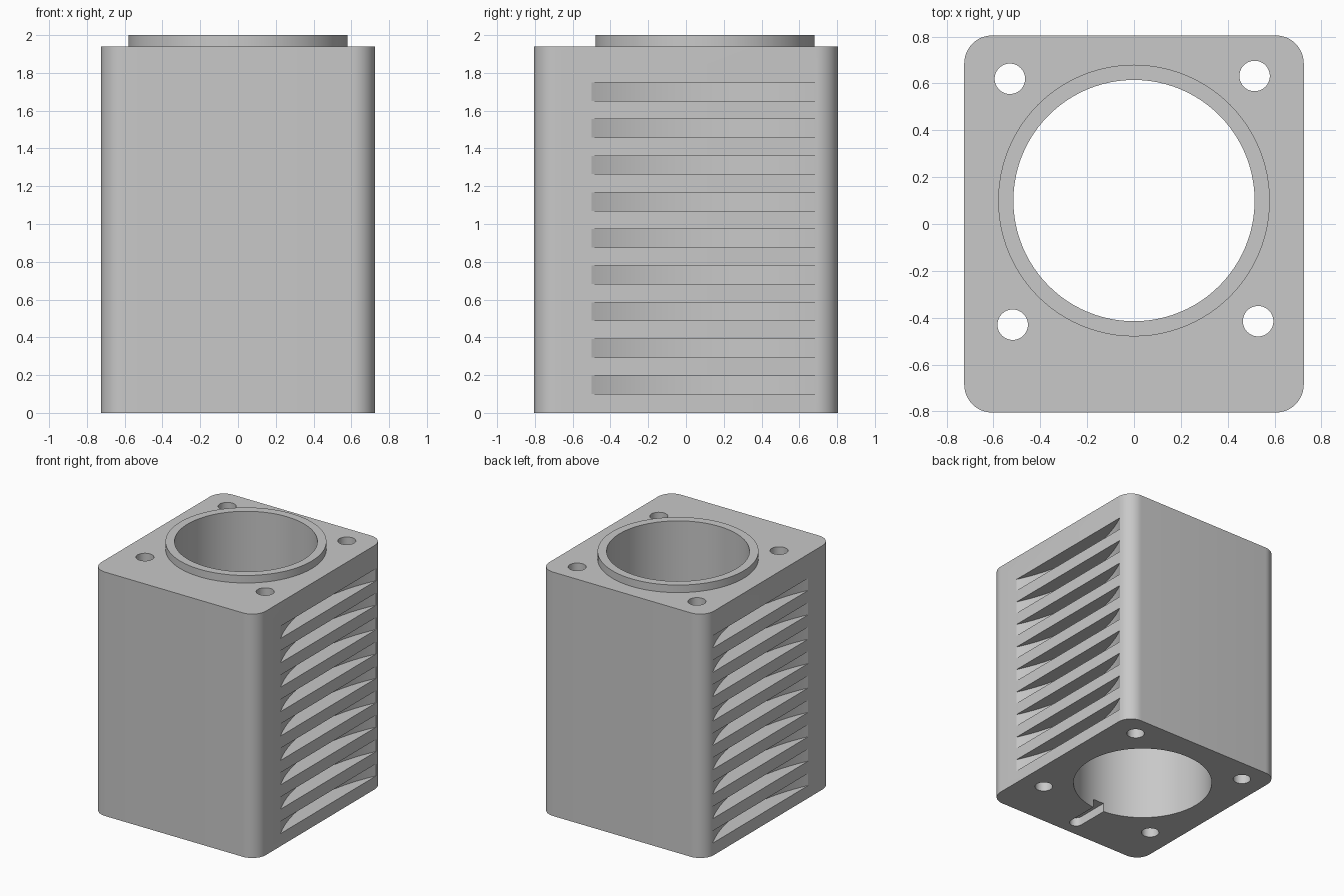
import bpy, bmesh
from math import sin, cos, pi, radians

cube = bpy.data.objects.get("Cube")
if cube:
    bpy.data.objects.remove(cube, do_unlink=True)

grey = bpy.data.materials.new("plain_grey")
grey.use_nodes = True
colour = (0.58, 0.58, 0.58, 1)
grey.diffuse_color = colour
grey.node_tree.nodes["Principled BSDF"].inputs["Base Color"].default_value = colour

HALF_X, HALF_Y, BODY_H, TOTAL_H = 0.725, 0.805, 1.94, 2.0
BORE_Y, BORE_R, COLLAR_R = 0.1, 0.515, 0.58


def arc(cx, cy, r, start, end, steps):
    """Points on an arc, angles in degrees."""
    angles = [radians(start + (end - start) * i / steps) for i in range(steps + 1)]
    return [(cx + r * cos(a), cy + r * sin(a)) for a in angles]


def prism(name, outline, z0, z1):
    """Upright solid with the given outline."""
    bm = bmesh.new()
    base = bm.faces.new([bm.verts.new((x, y, z0)) for x, y in outline])
    top = bmesh.ops.extrude_face_region(bm, geom=[base])["geom"]
    moved = [v for v in top if isinstance(v, bmesh.types.BMVert)]
    bmesh.ops.translate(bm, verts=moved, vec=(0, 0, z1 - z0))
    bmesh.ops.recalc_face_normals(bm, faces=bm.faces)
    mesh = bpy.data.meshes.new(name)
    bm.to_mesh(mesh)
    bm.free()
    mesh.materials.append(grey)
    obj = bpy.data.objects.new(name, mesh)
    bpy.context.collection.objects.link(obj)
    return obj


def cylinder(name, x, y, r, z0, z1, sides=96):
    return prism(name, arc(x, y, r, 0, 360, sides)[:-1], z0, z1)


def combine(target, tool, operation):
    """Apply a boolean and discard the tool."""
    tool.hide_render = True
    mod = target.modifiers.new("cut", "BOOLEAN")
    mod.operation = operation
    mod.solver = "EXACT"
    mod.object = tool
    bpy.context.view_layer.objects.active = target
    bpy.ops.object.modifier_apply(modifier=mod.name)
    bpy.data.objects.remove(tool, do_unlink=True)


# Rounded block
r = 0.12
ix, iy = HALF_X - r, HALF_Y - r
outline = []
for sx, sy, start in ((1, 1, 0), (-1, 1, 90), (-1, -1, 180), (1, -1, 270)):
    outline += arc(sx * ix, sy * iy, r, start, start + 90, 12)
block = prism("cylinder_block", outline, 0, BODY_H)

# Raised collar and main bore
combine(block, cylinder("collar", 0, BORE_Y, COLLAR_R, 1.85, TOTAL_H), "UNION")
combine(block, cylinder("bore_cutter", 0, BORE_Y, BORE_R, -0.1, 2.1), "DIFFERENCE")

# Bolt holes
for x, y in ((-0.53, 0.62), (0.515, 0.632), (-0.518, -0.43), (0.53, -0.415)):
    combine(block, cylinder("bolt_cutter", x, y, 0.065, -0.1, 2.1, 48), "DIFFERENCE")

# Shallow curved cooling slots on both sides
half_chord, depth = 0.6, 0.14
slot_r = (half_chord ** 2 + depth ** 2) / (2 * depth)
for side in (-1, 1):
    for i in range(9):
        z = 0.1 + i * 0.194
        cutter = cylinder("slot_cutter", side * (HALF_X - depth + slot_r), BORE_Y,
                          slot_r, z, z + 0.097, 256)
        combine(block, cutter, "DIFFERENCE")

# Round-ended groove under the base, running forward from the bore
groove = arc(0, -0.67, 0.05, 180, 360, 12) + [(0.05, -0.3), (-0.05, -0.3)]
combine(block, prism("groove_cutter", groove, -0.1, 0.07), "DIFFERENCE")

# Smooth curved walls, sharp rims
bpy.ops.object.select_all(action="DESELECT")
block.select_set(True)
bpy.context.view_layer.objects.active = block
bpy.ops.object.shade_smooth_by_angle(angle=radians(20))
